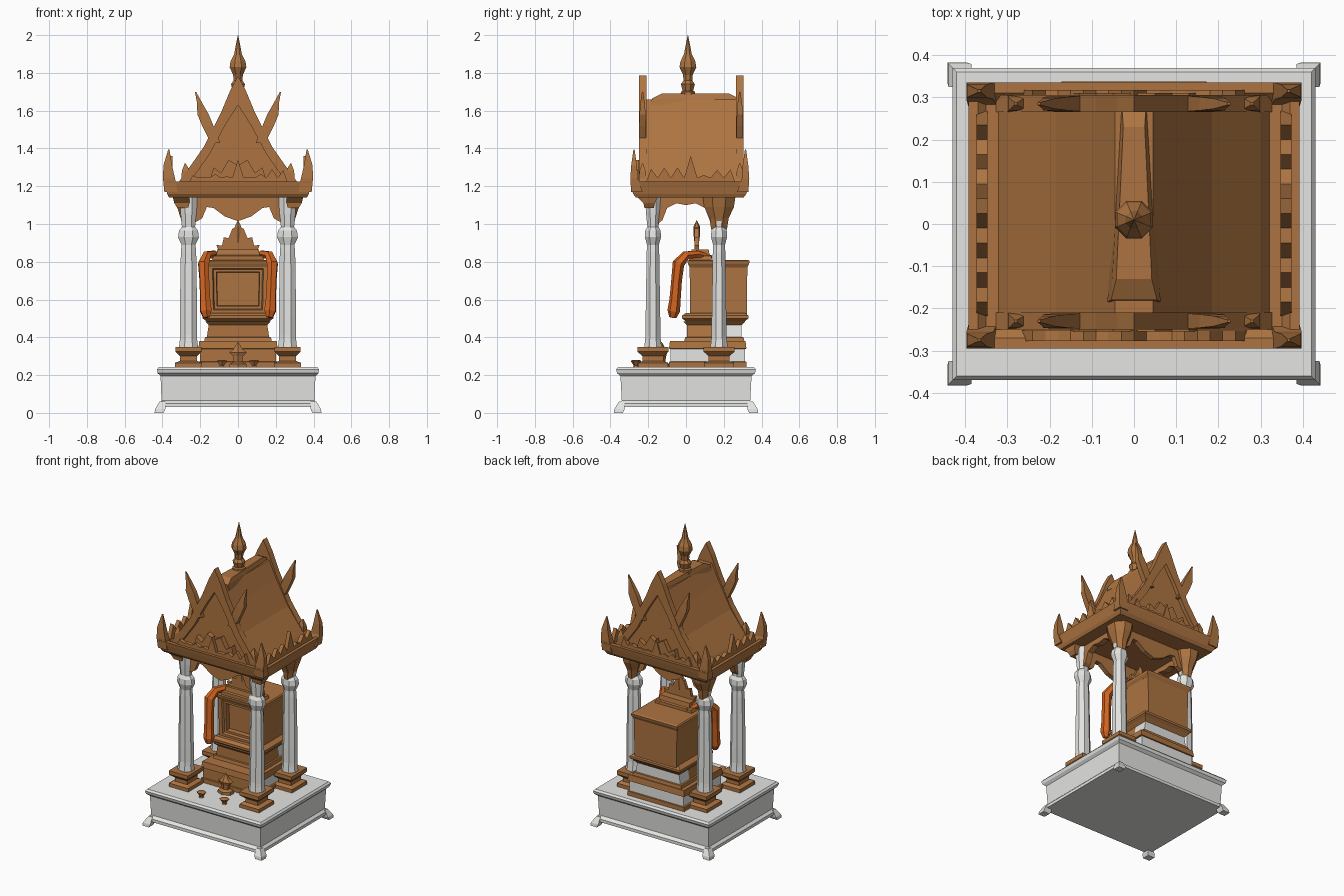
import bpy, bmesh, math, random

if "Cube" in bpy.data.objects:
    bpy.data.objects.remove(bpy.data.objects["Cube"])
random.seed(4)

def material(name, rgb):
    m = bpy.data.materials.new(name)
    m.diffuse_color = (*rgb, 1)
    m.use_nodes = True
    m.node_tree.nodes["Principled BSDF"].inputs["Base Color"].default_value = m.diffuse_color
    return m

BROWN = material("carved wood brown", (0.42, 0.175, 0.053))
WHITE = material("pale stone", (0.78, 0.78, 0.76))
ORANGE = material("marigold orange", (0.66, 0.13, 0.014))

def finish(name, bm, mats, rule=None):
    bmesh.ops.recalc_face_normals(bm, faces=bm.faces)
    bm.normal_update()
    if rule:
        for f in bm.faces:
            f.material_index = rule(f)
    me = bpy.data.meshes.new(name)
    bm.to_mesh(me)
    bm.free()
    for m in mats:
        me.materials.append(m)
    ob = bpy.data.objects.new(name, me)
    bpy.context.collection.objects.link(ob)
    return ob

def loft_mesh(sections, n=4):
    """Stack of horizontal rings: (x, y, z, half width x, half width y)."""
    bm = bmesh.new()
    k = math.sqrt(2) if n == 4 else 1
    rings = []
    for x, y, z, hx, hy in sections:
        ring = []
        for i in range(n):
            a = 2 * math.pi * (i + 0.5) / n
            ring.append(bm.verts.new((x + k * hx * math.cos(a), y + k * hy * math.sin(a), z)))
        rings.append(ring)
    for a, b in zip(rings, rings[1:]):
        for i in range(n):
            j = (i + 1) % n
            bm.faces.new((a[i], a[j], b[j], b[i]))
    bm.faces.new(rings[0][::-1])
    bm.faces.new(rings[-1])
    return bm

def loft(name, sections, mat, n=4):
    return finish(name, loft_mesh(sections, n), [mat])

def stack(name, x, y, profile, mat, n=4):
    """Profile of (z, hx, hy) around one vertical axis."""
    return loft(name, [(x, y, z, hx, hy) for z, hx, hy in profile], mat, n)

def plate(name, pts, axis, pos, thick, mat):
    """Flat outline (u, z) given thickness, facing along axis x or y."""
    bm = bmesh.new()
    def put(u, z, d):
        return (u, pos + d, z) if axis == "y" else (pos + d, u, z)
    a = [bm.verts.new(put(u, z, -thick / 2)) for u, z in pts]
    b = [bm.verts.new(put(u, z, thick / 2)) for u, z in pts]
    bm.faces.new(a)
    bm.faces.new(b[::-1])
    for i in range(len(pts)):
        j = (i + 1) % len(pts)
        bm.faces.new((a[i], b[i], b[j], a[j]))
    return finish(name, bm, [mat])

def sym(half):
    """Mirror a half outline that starts on the right side."""
    return half + [(-u, z) for u, z in reversed(half) if u > 1e-6]

def leaf_row(lo, hi, count, base, tip, peak):
    """Zigzag crest of leaves, tallest in the middle."""
    pts = [(hi, base), (lo, base)]
    step = (hi - lo) / count
    for i in range(count):
        top = peak if i == count // 2 else tip + random.uniform(-0.025, 0.025)
        pts.append((lo + (i + 0.5) * step, top))
        if i < count - 1:
            pts.append((lo + (i + 1) * step, base + 0.045))
    return pts

# Stone plinth with splayed corner feet
stack("plinth", 0, 0, [(.03, .42, .36), (.05, .42, .36), (.065, .405, .34), (.195, .41, .347),
      (.21, .425, .365), (.23, .43, .37), (.242, .42, .36)], WHITE)
for sx in (-1, 1):
    for sy in (-1, 1):
        loft("plinth_foot", [(sx * .418, sy * .358, 0, .024, .024), (sx * .412, sy * .352, .02, .027, .027),
             (sx * .4, sy * .34, .06, .015, .015)], WHITE)

# Pillars with wooden pedestals and brackets
for sx in (-1, 1):
    for sy in (-1, 1):
        x, y = sx * .262, sy * .175
        stack("pillar_pedestal", x, y, [(.235, .072, .08), (.265, .072, .08), (.275, .045, .055), (.3, .045, .055),
              (.325, .07, .083), (.35, .07, .083)], BROWN)
        stack("pillar", x, y, [(.345, .055, .05), (.385, .05, .045), (.41, .05, .042), (.5, .05, .042),
              (.85, .044, .036), (.89, .04, .034), (.93, .06, .046), (.965, .054, .044), (.985, .038, .032),
              (1.06, .046, .04), (1.145, .05, .045)], WHITE, 8)
        if sy > 0:
            stack("back_pillar_bracket", x, y, [(.97, .03, .045), (1.03, .045, .055), (1.09, .065, .085),
                  (1.15, .08, .095)], BROWN, 8)
        else:
            loft("front_pillar_bracket", [(x + sx * .03, y - .02, 1.085, .03, .025), (x + sx * .035, y - .02, 1.11, .04, .03),
                 (x + sx * .04, y - .03, 1.15, .045, .06)], BROWN)

# Scalloped hangings between the pillars
front_arch = sym([(.26, 1.15), (.225, 1.01), (.19, 1.03), (.165, 1.09), (.13, 1.085), (.07, 1.04), (0, 1.015)])
side_arch = sym([(.17, 1.15), (.15, 1.0), (.125, 1.02), (.1, 1.085), (.05, 1.11), (0, 1.1)])
for s in (-1, 1):
    plate("arch_hanging", front_arch, "y", s * .175, .03, BROWN)
    plate("side_hanging", side_arch, "x", s * .262, .04, BROWN)

# Eaves and steep concave roof
stack("eaves", 0, .02, [(1.14, .365, .285), (1.16, .375, .3), (1.2, .385, .31), (1.225, .392, .315), (1.225, .37, .29),
      (1.205, .35, .27)], BROWN)
stack("roof", 0, .03, [(1.19, .33, .25), (1.24, .30, .25), (1.39, .185, .25), (1.55, .098, .25), (1.66, .045, .25)], BROWN)

# Ridge cap, narrowing towards the back
bm = loft_mesh([(0, .05, 1.63, .06, .235), (0, .05, 1.665, .052, .23), (0, .05, 1.69, .04, .18)])
for v in bm.verts:
    v.co.x *= 1.05 - max(0, v.co.y) * 1.8
finish("ridge_cap", bm, [BROWN])

# Gable ends: barge boards, flame horns, leaf crests
outer = [(.33, 1.2), (.25, 1.31), (.18, 1.41), (.09, 1.59), (.04, 1.71), (0, 1.785)]
inner = [(.27, 1.2), (.15, 1.37), (.07, 1.52), (0, 1.63)]
board = outer + [(-u, z) for u, z in reversed(outer[:-1])] + [(-u, z) for u, z in inner] + list(reversed(inner[:-1]))
for y, crest_y in ((-.23, -.265), (.285, .305)):
    plate("barge_board", board, "y", y, .04, BROWN)
    plate("gable_crest", leaf_row(-.27, .27, 9, 1.2, 1.27, 1.34), "y", crest_y, .025, BROWN)
    plate("gable_relief", sym([(.15, 1.23), (.13, 1.3), (.09, 1.27), (.05, 1.34), (0, 1.31)]), "y", y, .05, BROWN)
    for sx in (-1, 1):
        loft("gable_horn", [(sx * .12, y, 1.43, .025, .018), (sx * .16, y, 1.52, .03, .018), (sx * .185, y, 1.58, .03, .016),
             (sx * .203, y, 1.64, .014, .012), (sx * .225, y, 1.7, .003, .003)], BROWN)
        loft("lower_gable_flame", [(sx * .27, y, 1.24, .03, .02), (sx * .275, y, 1.28, .022, .016),
             (sx * .28, y, 1.32, .003, .003)], BROWN)

# Eave corner horns and side leaf crests
for sx in (-1, 1):
    plate("side_crest", leaf_row(-.22, .27, 7, 1.2, 1.28, 1.36), "x", sx * .36, .025, BROWN)
    for y, s in ((-.275, -1), (.315, 1)):
        loft("corner_horn", [(sx * .355, y - s * .015, 1.17, .035, .03), (sx * .365, y, 1.24, .032, .02),
             (sx * .372, y, 1.31, .023, .015), (sx * .366, y, 1.395, .003, .003)], BROWN)

# Roof finial
finial = [(1.66, .045), (1.7, .04), (1.705, .03), (1.74, .04), (1.76, .025), (1.79, .028), (1.83, .048), (1.86, .043),
          (1.9, .022), (1.95, .012), (2.0, .001)]
stack("roof_finial", 0, .01, [(z, r, r) for z, r in finial], BROWN, 8)

# Stepped altar base: wood front with pale bands on the sides and back
def tiers(name, y, profile, rule, cut_y):
    bm = loft_mesh([(0, y, z, hx, hy) for z, hx, hy in profile])
    bmesh.ops.bisect_plane(bm, geom=bm.verts[:] + bm.edges[:] + bm.faces[:], plane_co=(0, cut_y, 0), plane_no=(0, 1, 0))
    finish(name, bm, [BROWN, WHITE], rule)

def band(lo, hi, from_y):
    def rule(f):
        c = f.calc_center_median()
        return int(lo < c.z < hi and c.y > from_y and f.normal.y > -.5 and abs(f.normal.z) < .5)
    return rule

tiers("altar_step", .115, [(.235, .21, .205), (.27, .21, .205), (.272, .2, .198), (.338, .2, .198), (.34, .21, .205),
      (.38, .205, .2)], band(.272, .338, -.08), .1)
tiers("altar_foot", .15, [(.375, .18, .16), (.4, .175, .155), (.402, .165, .145), (.465, .155, .145), (.47, .16, .15),
      (.485, .175, .165)], band(.4, .467, .2), .2)
stack("altar_waist", 0, .155, [(.48, .16, .15), (.5, .187, .175), (.515, .187, .175), (.53, .165, .155)], BROWN)

# Altar cabinet with a recessed front panel
bm = loft_mesh([(0, .172, .52, .155, .15), (0, .172, .79, .16, .153)])
bmesh.ops.recalc_face_normals(bm, faces=bm.faces)
bm.normal_update()
front = [min(bm.faces, key=lambda f: f.normal.y)]
bmesh.ops.inset_individual(bm, faces=front, thickness=.035, depth=0)
bmesh.ops.inset_individual(bm, faces=front, thickness=.008, depth=-.015)
bmesh.ops.inset_individual(bm, faces=front, thickness=.02, depth=0)
bmesh.ops.inset_individual(bm, faces=front, thickness=.004, depth=-.03)
finish("altar_cabinet", bm, [BROWN])
stack("altar_cornice", 0, .172, [(.77, .16, .152), (.79, .172, .162), (.805, .172, .165), (.81, .165, .155)], BROWN)

# Crest on top of the altar
stack("crest_base", 0, .075, [(.8, .14, .06), (.83, .13, .06), (.835, .115, .05), (.865, .11, .045)], BROWN)
plate("altar_crest", sym([(.1, .85), (.115, .89), (.085, .885), (.075, .93), (.05, .925), (.03, .975), (0, .99)]),
      "y", .057, .022, BROWN)
stack("crest_tip", 0, .057, [(.9, .012, .012), (.95, .018, .018), (.985, .02, .018), (1.02, .001, .001)], BROWN, 6)

# Flower garlands draped over the altar front
for sx in (-1, 1):
    path = [(.09, .13, .82, .6), (.13, .06, .84, .8), (.165, 0, .835, .9), (.182, -.04, .79, 1.2),
            (.178, -.05, .7, 1.05), (.174, -.058, .6, 1.1), (.17, -.065, .54, 1.25), (.166, -.07, .505, .7)]
    cu = bpy.data.curves.new("garland", "CURVE")
    cu.dimensions = "3D"
    cu.bevel_depth = .027
    cu.bevel_resolution = 1
    cu.use_fill_caps = True
    sp = cu.splines.new("POLY")
    sp.use_smooth = False
    sp.points.add(len(path) - 1)
    for p, (x, y, z, r) in zip(sp.points, path):
        p.co = (sx * x, y, z, 1)
        p.radius = r
    cu.materials.append(ORANGE)
    bpy.context.collection.objects.link(bpy.data.objects.new("garland", cu))

# Small offerings on the plinth
stack("offering_stand", 0, -.13, [(.24, .055, .04), (.26, .05, .04), (.27, .025, .02), (.3, .03, .025), (.32, .055, .03),
      (.335, .03, .025), (.375, .002, .002)], BROWN, 6)
for sx in (-1, 1):
    stack("offering_bowl", sx * .085, -.265, [(.24, .018, .018), (.25, .012, .012), (.275, .032, .028), (.28, .02, .02)],
          BROWN, 6)
